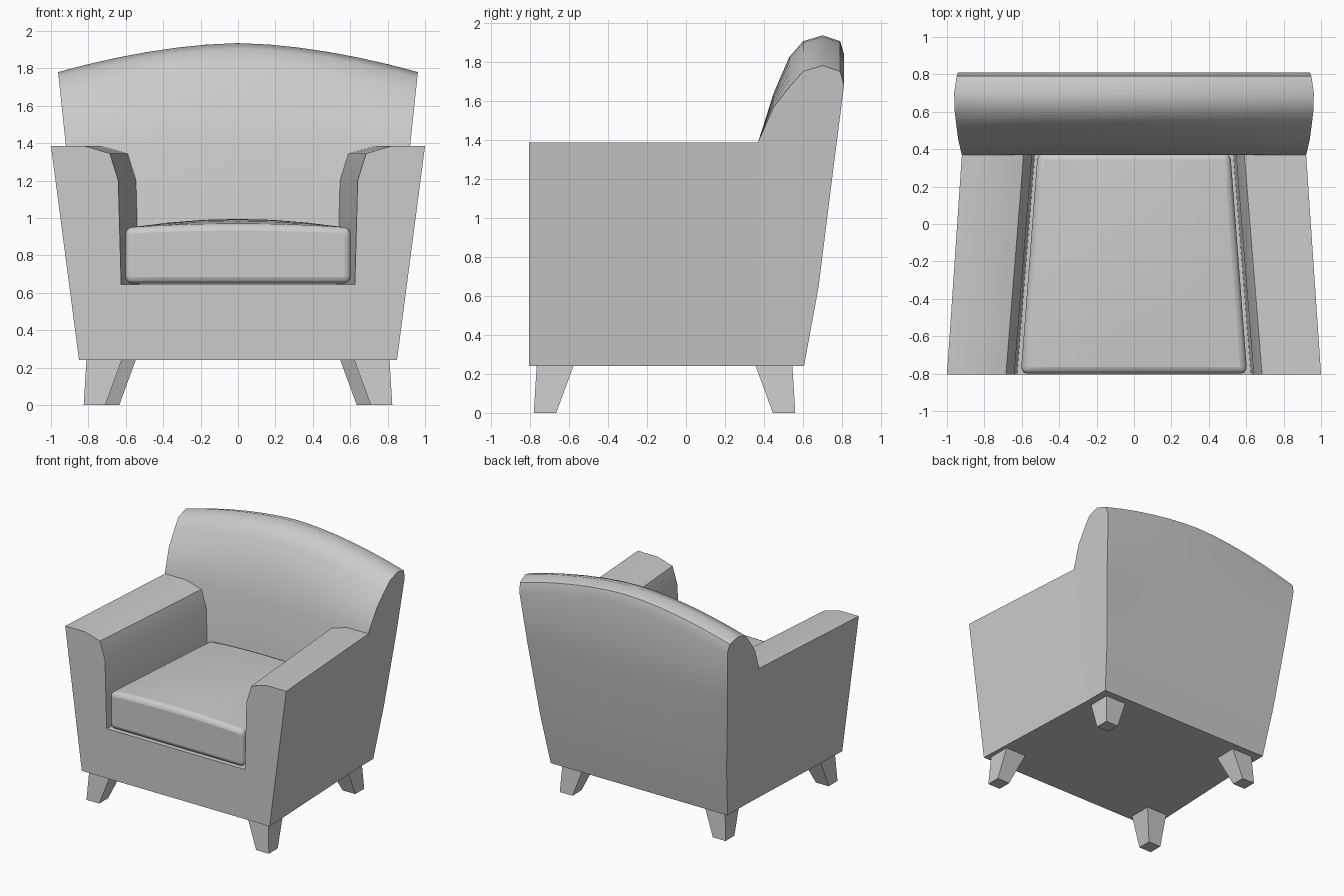
import bpy, bmesh
from math import radians

cube = bpy.data.objects.get("Cube")
if cube:
    bpy.data.objects.remove(cube, do_unlink=True)

# One upholstery colour
fabric = bpy.data.materials.new("grey_fabric")
fabric.use_nodes = True
GREY = (0.6, 0.6, 0.6, 1)
fabric.diffuse_color = GREY
fabric.node_tree.nodes["Principled BSDF"].inputs["Base Color"].default_value = GREY


def finish(name, bm, angle):
    bmesh.ops.recalc_face_normals(bm, faces=bm.faces)
    mesh = bpy.data.meshes.new(name)
    bm.to_mesh(mesh)
    bm.free()
    mesh.materials.append(fabric)
    obj = bpy.data.objects.new(name, mesh)
    bpy.context.collection.objects.link(obj)
    bpy.ops.object.select_all(action='DESELECT')
    obj.select_set(True)
    bpy.context.view_layer.objects.active = obj
    bpy.ops.object.shade_smooth_by_angle(angle=radians(angle))
    return obj


def loft(name, rings, angle):
    """Skin a list of closed cross-sections and cap both ends."""
    bm = bmesh.new()
    rows = [[bm.verts.new(p) for p in ring] for ring in rings]
    n = len(rows[0])
    for a, b in zip(rows, rows[1:]):
        for i in range(n):
            j = (i + 1) % n
            bm.faces.new((a[i], a[j], b[j], b[i]))
    bm.faces.new(rows[0])
    bm.faces.new(rows[-1])
    return finish(name, bm, angle)


# Base and arms: a U-shaped section that narrows towards the back
def u_section(y, half):
    return [(x, y, z) for x, z in half] + [(-x, y, z) for x, z in reversed(half)]


front = [(0.85, 0.24), (1.0, 1.385), (0.82, 1.385), (0.685, 1.345),
         (0.64, 1.2), (0.625, 0.645)]
rear = [(0.80, 0.24), (0.92, 1.385), (0.73, 1.385), (0.59, 1.345),
        (0.545, 1.2), (0.53, 0.645)]
loft("base_and_arms", [u_section(-0.805, front), u_section(0.375, rear)], 30)


# Backrest: side profile swept across the width under an arched top
def back_section(s):
    top = 1.935 - 0.155 * abs(s) ** 1.7
    profile = [(0.37, 0.24), (0.37, 1.39), (0.45, 1.39 + (top - 1.39) * 0.46),
               (0.53, top - 0.11), (0.60, top - 0.03), (0.70, top),
               (0.79, top - 0.03), (0.81, top - 0.10),
               (0.755, 1.25), (0.68, 0.65), (0.605, 0.24)]
    ring = []
    for y, z in profile:
        half = 0.80 + (z - 0.24) * 0.105
        if y > 0.75 and z > 1.5:
            half -= 0.01
        ring.append((s * half, y, z))
    return ring


loft("backrest", [back_section(i / 6) for i in range(-6, 7)], 40)

# Seat cushion: tapered box with a crowned top and rounded edges
bm = bmesh.new()
bmesh.ops.create_cube(bm, size=2)
bmesh.ops.subdivide_edges(bm, edges=bm.edges, cuts=5, use_grid_fill=True)
for v in bm.verts:
    x, y, z = v.co
    crown = 0.045 * (1 - x * x) * (1 - 0.6 * y * y)
    v.co = (x * (0.56 - 0.045 * y), -0.21 + 0.59 * y,
            0.80 + 0.15 * z + (crown if z > 0.99 else 0))
cushion = finish("seat_cushion", bm, 60)
bevel = cushion.modifiers.new("soft_edges", 'BEVEL')
bevel.width = 0.035
bevel.segments = 3
bevel.limit_method = 'ANGLE'
bevel.angle_limit = radians(50)


# Legs: square, tapered on the inner sides
def leg(name, side, x, y, facing):
    def ring(z, outer, inner):
        return [(side * (x - dx), y - facing * dy, z)
                for dx, dy in ((outer, outer), (inner, outer), (inner, inner), (outer, inner))]
    loft(name, [ring(0, 0, 0.115), ring(0.245, 0.015, 0.205)], 30)


for side, word in ((1, "left"), (-1, "right")):
    leg("front_leg_" + word, side, 0.825, -0.78, -1)
    leg("back_leg_" + word, side, 0.75, 0.56, 1)
